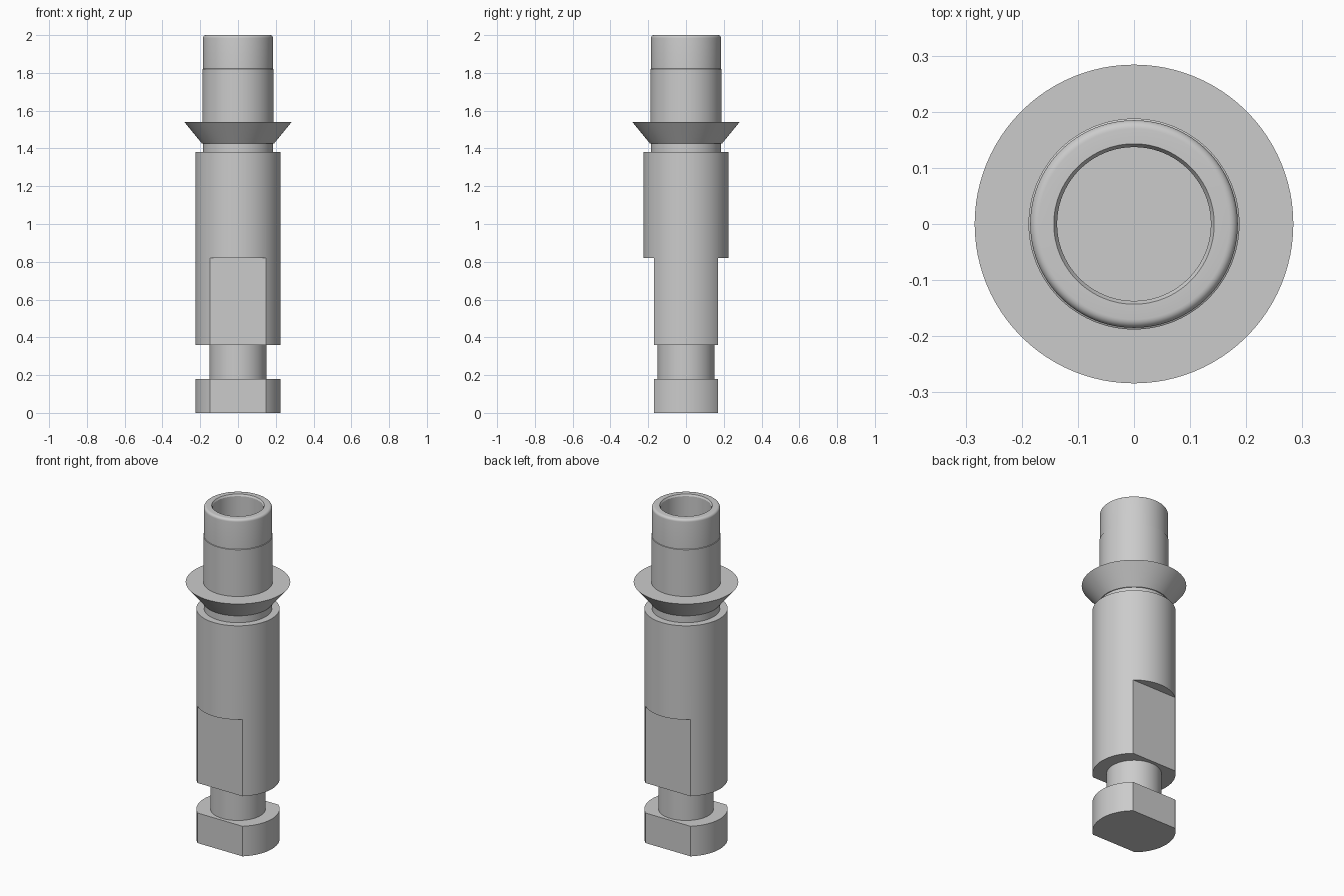
import bpy, bmesh, math

cube = bpy.data.objects.get("Cube")
if cube:
    bpy.data.objects.remove(cube, do_unlink=True)

# Single plain metal grey
grey = bpy.data.materials.new("plain grey")
grey.use_nodes = True
colour = (0.6, 0.6, 0.6, 1)
grey.diffuse_color = colour
grey.node_tree.nodes["Principled BSDF"].inputs["Base Color"].default_value = colour

BODY_R = 0.226
FLAT_Y = 0.17


def finish(obj):
    bpy.ops.object.select_all(action='DESELECT')
    obj.select_set(True)
    bpy.context.view_layer.objects.active = obj
    bpy.ops.object.shade_smooth_by_angle(angle=math.radians(28))


def lathe(name, profile, steps=96):
    """Turn a closed (radius, height) profile about the z axis."""
    bm = bmesh.new()
    verts = [bm.verts.new((r, 0, z)) for r, z in profile]
    edges = [bm.edges.new(pair) for pair in zip(verts, verts[1:])]
    bmesh.ops.spin(bm, geom=verts + edges, cent=(0, 0, 0), axis=(0, 0, 1),
                   angle=math.tau, steps=steps, use_duplicate=False)
    bmesh.ops.remove_doubles(bm, verts=bm.verts, dist=0.0001)
    bmesh.ops.recalc_face_normals(bm, faces=bm.faces)
    mesh = bpy.data.meshes.new(name)
    bm.to_mesh(mesh)
    bm.free()
    mesh.materials.append(grey)
    obj = bpy.data.objects.new(name, mesh)
    bpy.context.collection.objects.link(obj)
    finish(obj)
    return obj


def cylinder(name, radius, low, high):
    return lathe(name, [(0, low), (radius, low), (radius, high), (0, high)])


def cut_flats(obj, low, high):
    """Mill matching flats on the front and the back."""
    for side in (-1, 1):
        bpy.ops.mesh.primitive_cube_add(
            size=1, location=(0, side * (FLAT_Y + 0.1), (low + high) / 2))
        cutter = bpy.context.object
        cutter.scale = (1, 0.2, high - low)
        cutter.hide_render = True
        cutter.data.materials.append(grey)
        bpy.context.view_layer.objects.active = obj
        mod = obj.modifiers.new("flat", 'BOOLEAN')
        mod.operation = 'DIFFERENCE'
        mod.solver = 'EXACT'
        mod.object = cutter
        bpy.ops.object.modifier_apply(modifier=mod.name)
        bpy.data.objects.remove(cutter, do_unlink=True)
    finish(obj)


# Foot, neck and main shank
foot = cylinder("foot", BODY_R, 0, 0.18)
cut_flats(foot, -0.1, 0.3)
cylinder("lower_neck", 0.15, 0.18, 0.36)
shank = cylinder("shank", BODY_R, 0.36, 1.382)
cut_flats(shank, 0.2, 0.82)

# Groove and flared collar
cylinder("upper_neck", 0.185, 1.382, 1.425)
lathe("flared_collar", [(0, 1.425), (0.19, 1.425), (0.284, 1.54), (0, 1.54)])

# Hollow sleeve with a slightly wider lower band and a rounded rim
rim = [(0.17 + 0.015 * math.cos(a), 1.985 + 0.015 * math.sin(a))
       for a in (math.radians(15 * i) for i in range(7))]
lathe("sleeve", [(0, 1.54), (0.188, 1.54), (0.188, 1.82), (0.185, 1.822)]
      + rim + [(0.143, 2), (0.137, 1.99), (0.137, 1.55), (0, 1.55)])
